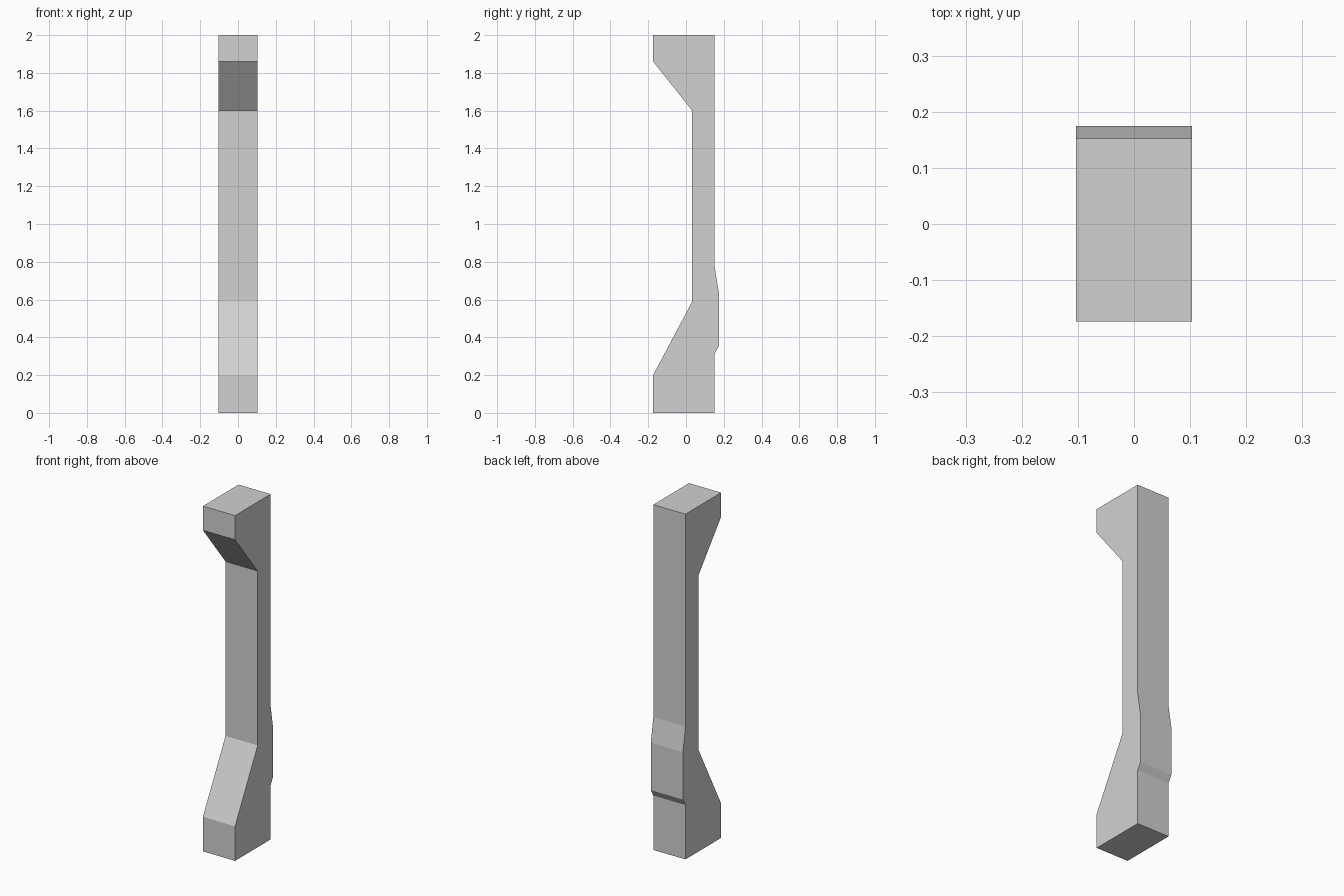
import bpy
import bmesh

cube = bpy.data.objects.get("Cube")
if cube:
    bpy.data.objects.remove(cube, do_unlink=True)

HALF_WIDTH = 0.103

# Plain grey material
grey = bpy.data.materials.new("light grey")
grey.use_nodes = True
colour = (0.64, 0.64, 0.64, 1)
grey.diffuse_color = colour
grey.node_tree.nodes["Principled BSDF"].inputs["Base Color"].default_value = colour

# Side outline of the post (y, z): foot, front shaft, head, then back with its bulge
profile = [
    (-0.174, 0), (-0.174, 0.2), (0.033, 0.59), (0.033, 1.6),
    (-0.174, 1.86), (-0.174, 2), (0.152, 2), (0.152, 0.77),
    (0.175, 0.63), (0.175, 0.355), (0.152, 0.315), (0.152, 0),
]


def extrude_profile(name, points, half_width, material):
    """Extrude a y-z outline along x into a closed solid."""
    bm = bmesh.new()
    face = bm.faces.new([bm.verts.new((-half_width, y, z)) for y, z in points])
    result = bmesh.ops.extrude_face_region(bm, geom=[face], use_keep_orig=True)
    moved = [v for v in result["geom"] if isinstance(v, bmesh.types.BMVert)]
    bmesh.ops.translate(bm, verts=moved, vec=(2 * half_width, 0, 0))
    bmesh.ops.recalc_face_normals(bm, faces=bm.faces)
    mesh = bpy.data.meshes.new(name)
    bm.to_mesh(mesh)
    bm.free()
    mesh.materials.append(material)
    obj = bpy.data.objects.new(name, mesh)
    bpy.context.collection.objects.link(obj)
    return obj


extrude_profile("support_post", profile, HALF_WIDTH, grey)
